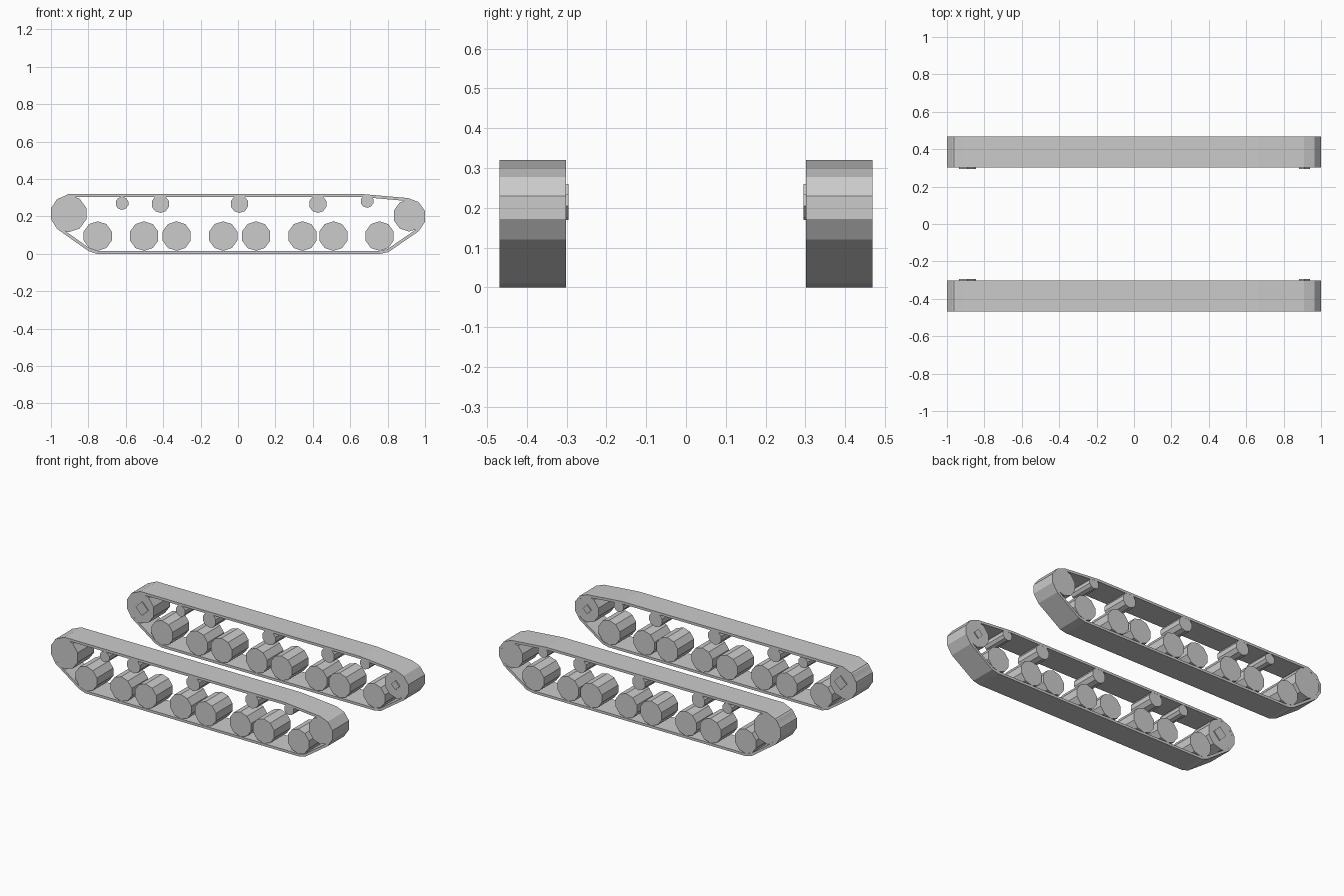
import bpy, bmesh
from math import sin, cos, pi
from mathutils import Vector

if "Cube" in bpy.data.objects:
    bpy.data.objects.remove(bpy.data.objects["Cube"])

Y_OUT, Y_IN = -0.469, -0.301   # outer and inner side of the near track


def finish(name, bm):
    """Turn a bmesh into an object mirrored to the other side of the vehicle."""
    bmesh.ops.recalc_face_normals(bm, faces=bm.faces)
    me = bpy.data.meshes.new(name)
    bm.to_mesh(me)
    bm.free()
    ob = bpy.data.objects.new(name, me)
    bpy.context.collection.objects.link(ob)
    mod = ob.modifiers.new("both_sides", 'MIRROR')
    mod.use_axis = (False, True, False)
    mod.use_mirror_merge = False
    return ob


def wheel(name, x, z, r, y0=Y_OUT + 0.0005, y1=Y_IN - 0.0005, sides=10):
    """Solid low-poly cylinder along y with a corner pointing up."""
    bm = bmesh.new()
    rings = [[bm.verts.new((x + r * sin(2 * pi * i / sides), y,
                            z + r * cos(2 * pi * i / sides)))
              for i in range(sides)] for y in (y0, y1)]
    for ring in rings:
        bm.faces.new(ring)
    for i in range(sides):
        j = (i + 1) % sides
        bm.faces.new((rings[0][i], rings[0][j], rings[1][j], rings[1][i]))
    return finish(name, bm)


def inset(points, d):
    """Offset a clockwise closed outline inward by d with mitred corners."""
    out = []
    for i, p in enumerate(points):
        a = (p - points[i - 1]).normalized()
        b = (points[(i + 1) % len(points)] - p).normalized()
        na, nb = Vector((a.y, -a.x)), Vector((b.y, -b.x))
        out.append(p + (na + nb) * (d / (1 + na.dot(nb))))
    return out


# Track belt: clockwise side outline with a constant thickness
outer = [Vector(p) for p in (
    (-0.905, 0.32), (0.66, 0.32), (0.91, 0.298), (0.965, 0.277), (1.0, 0.23),
    (1.0, 0.172), (0.965, 0.12), (0.805, 0.01), (0.76, 0.0), (-0.755, 0.0),
    (-0.80, 0.015), (-0.967, 0.133), (-1.0, 0.185), (-1.0, 0.24), (-0.97, 0.29))]
inner = inset(outer, 0.016)
bm = bmesh.new()
loops = [[bm.verts.new((p.x, y, p.y)) for p in pts]
         for pts, y in ((outer, Y_OUT), (outer, Y_IN), (inner, Y_IN), (inner, Y_OUT))]
for k in range(4):
    l0, l1 = loops[k], loops[(k + 1) % 4]
    for i in range(len(outer)):
        j = (i + 1) % len(outer)
        bm.faces.new((l0[i], l0[j], l1[j], l1[i]))
finish("track_belt", bm)

# Road wheels along the bottom
for i, x in enumerate((-0.75, -0.502, -0.328, -0.079, 0.097, 0.345, 0.51, 0.757)):
    wheel(f"road_wheel_{i + 1}", x, 0.095, 0.079)

# Return rollers under the top run
for i, (x, z, r) in enumerate(((-0.62, 0.27, 0.035), (-0.415, 0.267, 0.048),
                               (0.008, 0.267, 0.048), (0.427, 0.267, 0.048),
                               (0.69, 0.281, 0.035))):
    wheel(f"return_roller_{i + 1}", x, z, r)

# End wheels with diamond axle caps on the inner side
wheel("drive_wheel", -0.905, 0.215, 0.099)
wheel("drive_axle_cap", -0.89, 0.215, 0.045, Y_IN - 0.01, -0.295, 4)
wheel("idler_wheel", 0.915, 0.205, 0.086)
wheel("idler_axle_cap", 0.911, 0.205, 0.03, Y_IN - 0.01, -0.295, 4)
